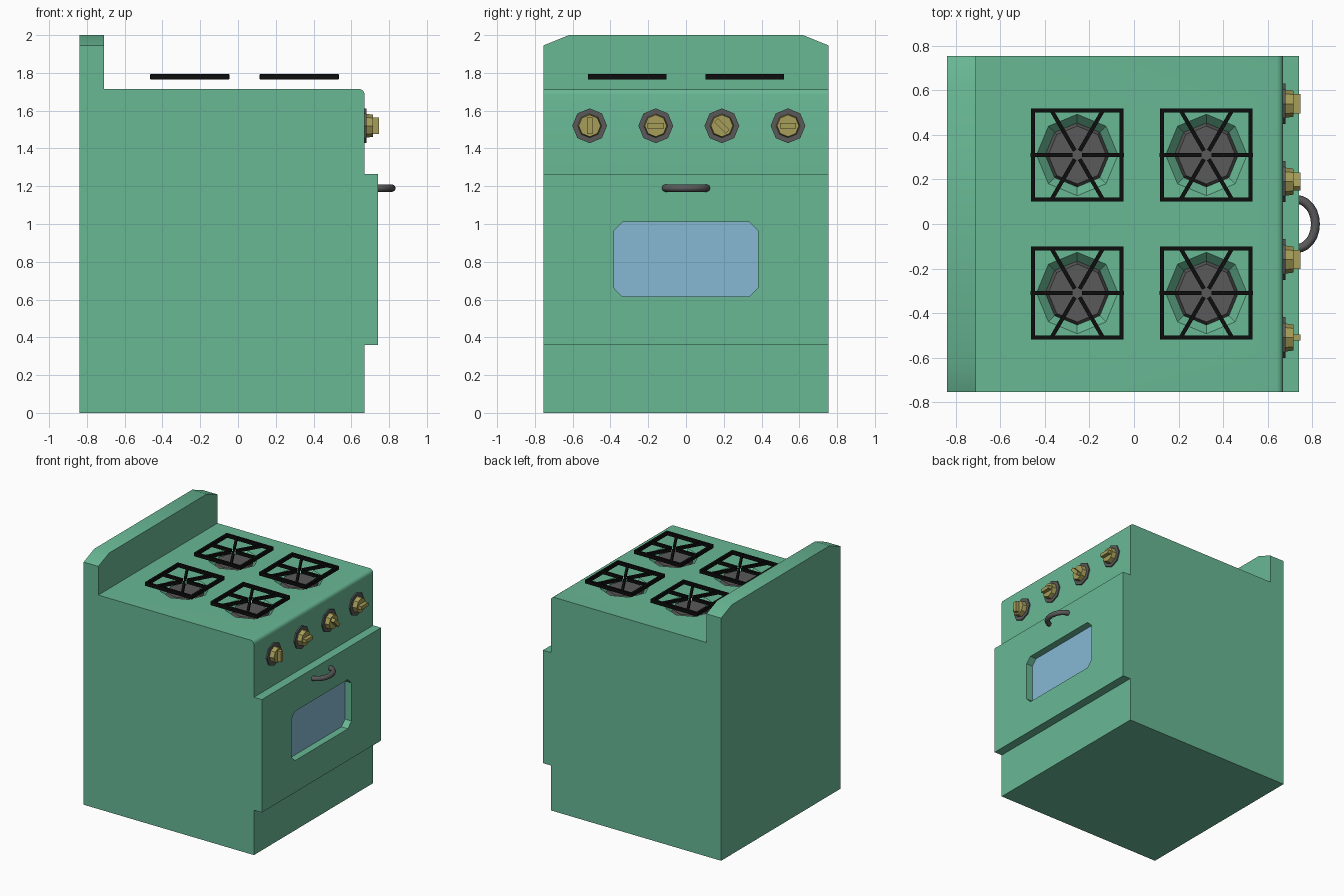
import bpy, bmesh, math
from mathutils import Matrix, Vector

if "Cube" in bpy.data.objects:
    bpy.data.objects.remove(bpy.data.objects["Cube"])


def mat(name, c):
    m = bpy.data.materials.new(name)
    m.diffuse_color = (*c, 1)
    m.use_nodes = True
    m.node_tree.nodes["Principled BSDF"].inputs["Base Color"].default_value = m.diffuse_color
    return m


GREEN = mat("enamel", (0.14, 0.48, 0.30))
DARK = mat("dark_metal", (0.10, 0.10, 0.10))
BLACK = mat("cast_iron", (0.004, 0.004, 0.004))
GOLD = mat("brass", (0.38, 0.34, 0.10))
GLASS = mat("glass", (0.24, 0.48, 0.66))


def finish(name, bm, m, smooth=None):
    bmesh.ops.recalc_face_normals(bm, faces=bm.faces)
    me = bpy.data.meshes.new(name)
    bm.to_mesh(me)
    bm.free()
    ob = bpy.data.objects.new(name, me)
    bpy.context.collection.objects.link(ob)
    me.materials.append(m)
    if smooth:
        bpy.ops.object.select_all(action='DESELECT')
        ob.select_set(True)
        bpy.context.view_layer.objects.active = ob
        bpy.ops.object.shade_smooth_by_angle(angle=math.radians(smooth))
    return ob


def prism(bm, pts, vec):
    f = bm.faces.new([bm.verts.new(p) for p in pts])
    r = bmesh.ops.extrude_face_region(bm, geom=[f])
    bmesh.ops.translate(bm, vec=vec, verts=[v for v in r["geom"] if isinstance(v, bmesh.types.BMVert)])


def cone(bm, r1, r2, z0, z1, m=Matrix(), n=8):
    bmesh.ops.create_cone(bm, cap_ends=True, segments=n, radius1=r1, radius2=r2, depth=z1 - z0,
                          matrix=m @ Matrix.Translation((0, 0, (z0 + z1) / 2)))


def box(bm, size, m):
    bmesh.ops.create_cube(bm, size=1, matrix=m @ Matrix.Diagonal((*size, 1)))


def window_pts(x):
    h, a, b, c = 0.38, 0.615, 1.01, 0.045
    half = [(h - c, a), (h, a + c), (h, b - c), (h - c, b)]
    return [(x, y, z) for y, z in half + [(-y, z) for y, z in reversed(half)]]


# body: side profile with door step, rounded front edge and splashback
W = 0.755
prof = [(-0.84, 0), (0.67, 0), (0.67, 0.36), (0.74, 0.36), (0.74, 1.265), (0.67, 1.265)]
prof += [(0.64 + 0.03 * math.cos(t * math.pi / 8), 1.685 + 0.03 * math.sin(t * math.pi / 8)) for t in range(5)]
prof += [(-0.71, 1.715), (-0.71, 2), (-0.84, 2)]
bm = bmesh.new()
prism(bm, [(x, -W, z) for x, z in prof], (0, 2 * W, 0))
# sloped splashback corners
for s in (-1, 1):
    r = bmesh.ops.bisect_plane(bm, geom=bm.verts[:] + bm.edges[:] + bm.faces[:],
                               plane_co=(0, s * 0.62, 2), plane_no=(0, s * 0.055, 0.135), clear_outer=True)
    bmesh.ops.holes_fill(bm, edges=[e for e in bm.edges if e.is_boundary])
body = finish("stove_body", bm, GREEN)

# burner wells and window recess cut from the body
BURNERS = [(x, y) for x in (-0.255, 0.325) for y in (-0.31, 0.31)]
bm = bmesh.new()
for x, y in BURNERS:
    cone(bm, 0.14, 0.20, 1.665, 1.735, Matrix.Translation((x, y, 0)))
prism(bm, window_pts(0.68), (0.2, 0, 0))
cutter = finish("recess_cutter", bm, GREEN)
cutter.hide_render = True
mod = body.modifiers.new("recesses", 'BOOLEAN')
mod.operation, mod.object, mod.solver = 'DIFFERENCE', cutter, 'EXACT'
bpy.ops.object.select_all(action='DESELECT')
bpy.context.view_layer.objects.active = body
body.select_set(True)
bpy.ops.object.modifier_apply(modifier="recesses")
bpy.ops.object.shade_smooth_by_angle(angle=math.radians(30))
bpy.data.objects.remove(cutter)

# oven window
bm = bmesh.new()
prism(bm, window_pts(0.675), (0.008, 0, 0))
finish("oven_window", bm, GLASS)

# burners and grates
for i, (x, y) in enumerate(BURNERS):
    at = Matrix.Translation((x, y, 0))
    bm = bmesh.new()
    cone(bm, 0.148, 0.13, 1.66, 1.70, at)
    finish(f"burner_{i + 1}", bm, DARK)
    bm = bmesh.new()
    top = at @ Matrix.Translation((0, 0, 1.78))
    for k in range(4):
        box(bm, (0.018, 0.416, 0.028), top @ Matrix.Rotation(k * math.pi / 2, 4, 'Z') @ Matrix.Translation((0.199, 0, 0)))
    for k in range(6):
        end = 0.21 if k % 3 == 0 else 0.235
        box(bm, (end - 0.022, 0.018, 0.024), top @ Matrix.Rotation(k * math.pi / 3, 4, 'Z')
            @ Matrix.Translation(((end + 0.022) / 2, 0, 0)))
    finish(f"grate_{i + 1}", bm, BLACK)

# control knobs, each turned to its own setting
for i, (y, ang) in enumerate([(-0.51, 90), (-0.16, 0), (0.19, -45), (0.54, 0)]):
    at = Matrix.Translation((0.67, y, 1.52)) @ Matrix.Rotation(math.pi / 2, 4, 'Y')
    bm = bmesh.new()
    cone(bm, 0.092, 0.092, -0.01, 0.01, at)
    finish(f"knob_plate_{i + 1}", bm, DARK)
    bm = bmesh.new()
    cone(bm, 0.064, 0.058, 0.005, 0.046, at)
    box(bm, (0.07, 0.086, 0.028), Matrix.Translation((0.712, y, 1.52)) @ Matrix.Rotation(math.radians(ang), 4, 'X'))
    finish(f"knob_{i + 1}", bm, GOLD)

# curved door handle
cu = bpy.data.curves.new("door_handle", 'CURVE')
cu.dimensions, cu.bevel_depth, cu.bevel_resolution, cu.use_fill_caps = '3D', 0.02, 2, True
sp = cu.splines.new('POLY')
sp.points.add(12)
for k, p in enumerate(sp.points):
    t = math.pi * (k / 12 - 0.5)
    p.co = (0.73 + 0.085 * math.cos(t), 0.11 * math.sin(t), 1.19, 1)
sp.use_smooth = True
handle = bpy.data.objects.new("door_handle", cu)
bpy.context.collection.objects.link(handle)
cu.materials.append(DARK)
